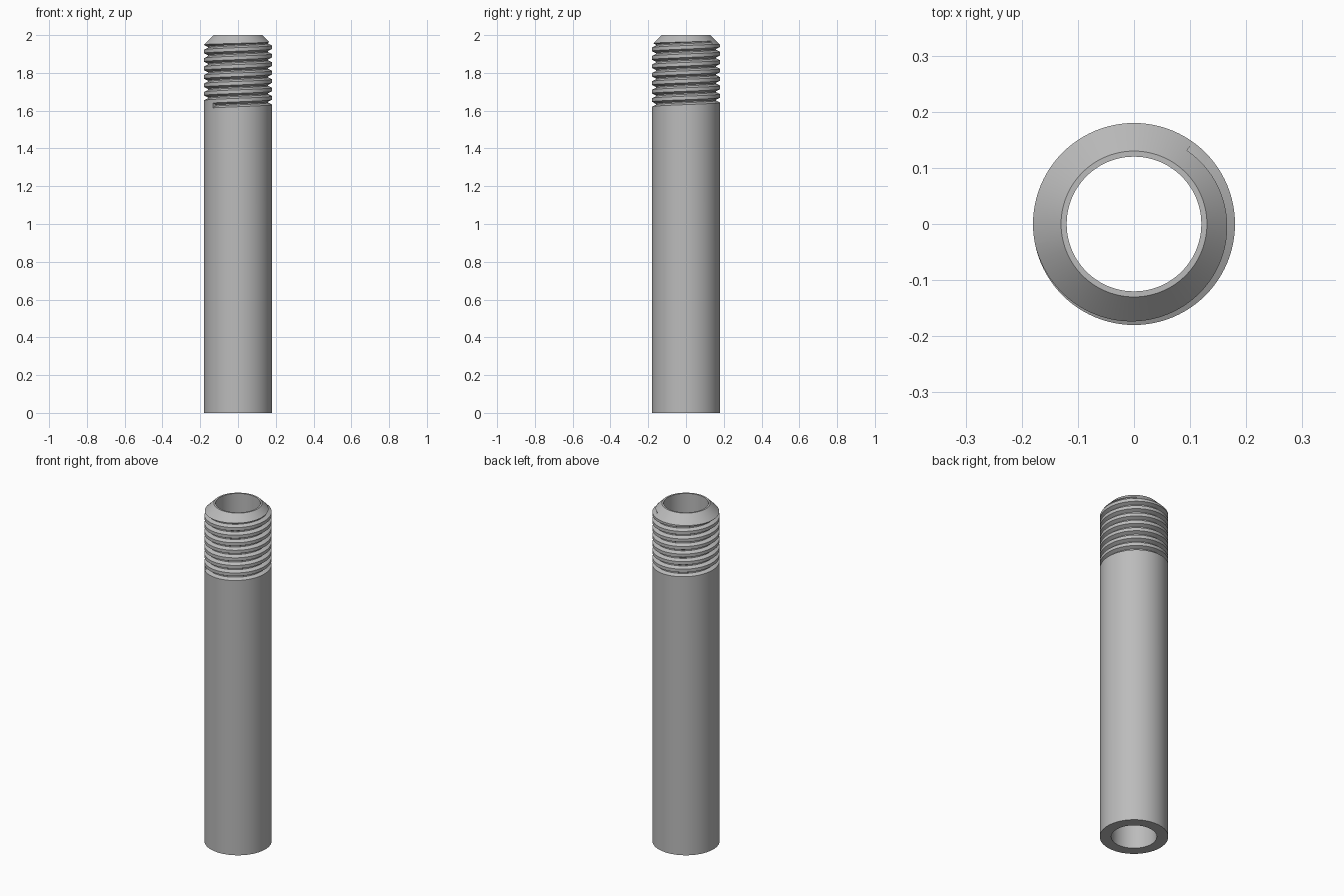
import bpy
import bmesh
from math import cos, sin, pi, radians

cube = bpy.data.objects.get("Cube")
if cube:
    bpy.data.objects.remove(cube, do_unlink=True)

SIDES = 96
OUTER, BORE, LIP = 0.18, 0.12, 0.13
HEIGHT, SHOULDER = 2.0, 1.95
PITCH, TURNS = 0.0447, 7.53
START_Z, START_ANGLE = 1.628, radians(-137)

steel = bpy.data.materials.new("light grey steel")
steel.use_nodes = True
grey = (0.5, 0.5, 0.5, 1)
steel.diffuse_color = grey
steel.node_tree.nodes["Principled BSDF"].inputs["Base Color"].default_value = grey


def sweep(name, profile, steps, rise, start, closed):
    """Carry a closed (radius, z) profile round the z axis, rising each step."""
    bm = bmesh.new()
    rings = []
    for i in range(steps):
        a = start + 2 * pi * i / SIDES
        rings.append([bm.verts.new((r * cos(a), r * sin(a), z + rise * i))
                      for r, z in profile])
    n = len(profile)
    pairs = list(zip(rings, rings[1:]))
    if closed:
        pairs.append((rings[-1], rings[0]))
    for a, b in pairs:
        for k in range(n):
            m = (k + 1) % n
            bm.faces.new((a[k], b[k], b[m], a[m]))
    if not closed:
        bm.faces.new(rings[0])
        bm.faces.new(rings[-1])
    bmesh.ops.recalc_face_normals(bm, faces=bm.faces)
    mesh = bpy.data.meshes.new(name)
    bm.to_mesh(mesh)
    bm.free()
    mesh.materials.append(steel)
    obj = bpy.data.objects.new(name, mesh)
    bpy.context.collection.objects.link(obj)
    return obj


# Hollow tube with a chamfered upper end
tube = sweep("threaded_tube",
             [(BORE, 0), (OUTER, 0), (OUTER, SHOULDER), (LIP, HEIGHT), (BORE, HEIGHT)],
             SIDES, 0, 0, True)

# Helical V groove, cut into the upper end as a right-hand thread
groove = sweep("thread_cutter",
               [(OUTER - 0.02, START_Z - 0.003), (OUTER + 0.008, START_Z - 0.017),
                (OUTER + 0.008, START_Z + 0.017), (OUTER - 0.02, START_Z + 0.003)],
               round(TURNS * SIDES) + 1, PITCH / SIDES, START_ANGLE, False)
groove.hide_render = True

cut = tube.modifiers.new("thread", 'BOOLEAN')
cut.operation = 'DIFFERENCE'
cut.solver = 'EXACT'
cut.object = groove

bpy.ops.object.select_all(action='DESELECT')
bpy.context.view_layer.objects.active = tube
tube.select_set(True)
bpy.ops.object.modifier_apply(modifier=cut.name)
bpy.data.objects.remove(groove, do_unlink=True)
bpy.ops.object.shade_smooth_by_angle(angle=radians(25))
